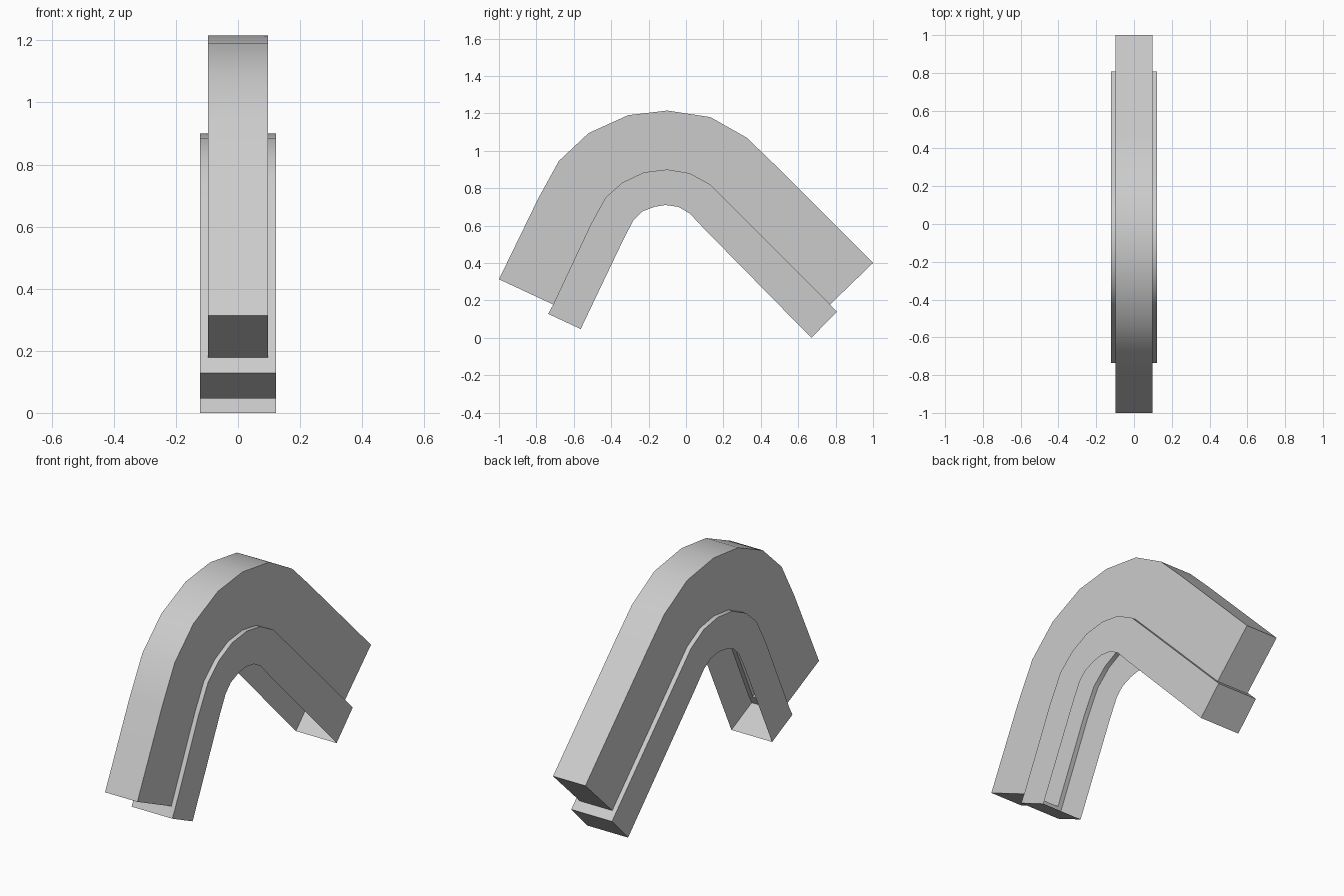
import bpy, bmesh, math

if "Cube" in bpy.data.objects:
    bpy.data.objects.remove(bpy.data.objects["Cube"])

W_OUT, W_IN = 0.097, 0.122

# Side profiles (y, z), front to back, matched station by station
outer = [(-1, .313), (-.79, .745), (-.68, .945), (-.52, 1.095), (-.31, 1.19),
         (-.10, 1.215), (.13, 1.18), (.325, 1.07), (.47, .93), (1, .40)]
mid = [(-.71, .178), (-.51, .605), (-.43, .75), (-.34, .83), (-.225, .885),
       (-.10, .90), (.02, .88), (.13, .82), (.24, .71), (.77, .178)]
inner = [(-.563, .047), (-.33, .535), (-.28, .63), (-.235, .675), (-.17, .70),
         (-.11, .71), (-.04, .70), (.02, .665), (.10, .58), (.67, 0)]
front_tip, back_tip = (-.737, .128), (.808, .14)


def lerp(a, b, t):
    return (a[0] + (b[0] - a[0]) * t, a[1] + (b[1] - a[1]) * t)


# The lower channel runs a little past the upper one at both ends
low_top = [front_tip] + mid + [back_tip]
low_rim = ([inner[0], lerp(inner[0], inner[1], .1)] + inner[1:-1]
           + [lerp(inner[-1], inner[-2], .06), inner[-1]])


def row(profile, x):
    return [(x, y, z) for y, z in profile]


def make_shell(name, strips, caps):
    """Skin pairs of rows into strips, add end caps, weld and smooth."""
    bm = bmesh.new()

    def face(pts):
        bm.faces.new([bm.verts.new(p) for p in pts])

    for a, b in strips:
        for i in range(len(a) - 1):
            face([a[i], b[i], b[i + 1], a[i + 1]])
    for c in caps:
        face(c)
    bmesh.ops.remove_doubles(bm, verts=bm.verts, dist=0.0005)
    bmesh.ops.recalc_face_normals(bm, faces=bm.faces)
    # the topmost face must point up
    top = max(bm.faces, key=lambda f: f.calc_center_median().z)
    if top.normal.z < 0:
        bmesh.ops.reverse_faces(bm, faces=bm.faces)
    me = bpy.data.meshes.new(name)
    bm.to_mesh(me)
    bm.free()
    ob = bpy.data.objects.new(name, me)
    bpy.context.collection.objects.link(ob)
    bpy.ops.object.select_all(action='DESELECT')
    ob.select_set(True)
    bpy.context.view_layer.objects.active = ob
    bpy.ops.object.shade_smooth_by_angle(angle=math.radians(40))


def end_cap(a, b, w):
    return [(-w, *a), (w, *a), (w, *b), (-w, *b)]


# Upper channel: top skin, two walls, closed ends, open underneath
make_shell(
    "upper_channel",
    [(row(mid, -W_OUT), row(outer, -W_OUT)),
     (row(outer, -W_OUT), row(outer, W_OUT)),
     (row(outer, W_OUT), row(mid, W_OUT))],
    [end_cap(outer[0], mid[0], W_OUT), end_cap(outer[-1], mid[-1], W_OUT)])

# Lower channel: wider walls, narrow ledges, closed ends, open underneath
strips = []
for s in (-1, 1):
    strips.append((row(low_rim, s * W_IN), row(low_top, s * W_IN)))
    strips.append((row(low_top, s * W_IN), row(low_top, s * W_OUT)))
make_shell(
    "lower_channel", strips,
    [end_cap(low_top[0], low_top[1], W_OUT),
     end_cap(low_top[-1], low_top[-2], W_OUT),
     [(-W_IN, *low_rim[0]), (W_IN, *low_rim[0]), (W_IN, *front_tip),
      (W_OUT, *front_tip), (-W_OUT, *front_tip), (-W_IN, *front_tip)],
     [(-W_IN, *low_rim[-1]), (W_IN, *low_rim[-1]), (W_IN, *back_tip),
      (W_OUT, *back_tip), (-W_OUT, *back_tip), (-W_IN, *back_tip)]])
